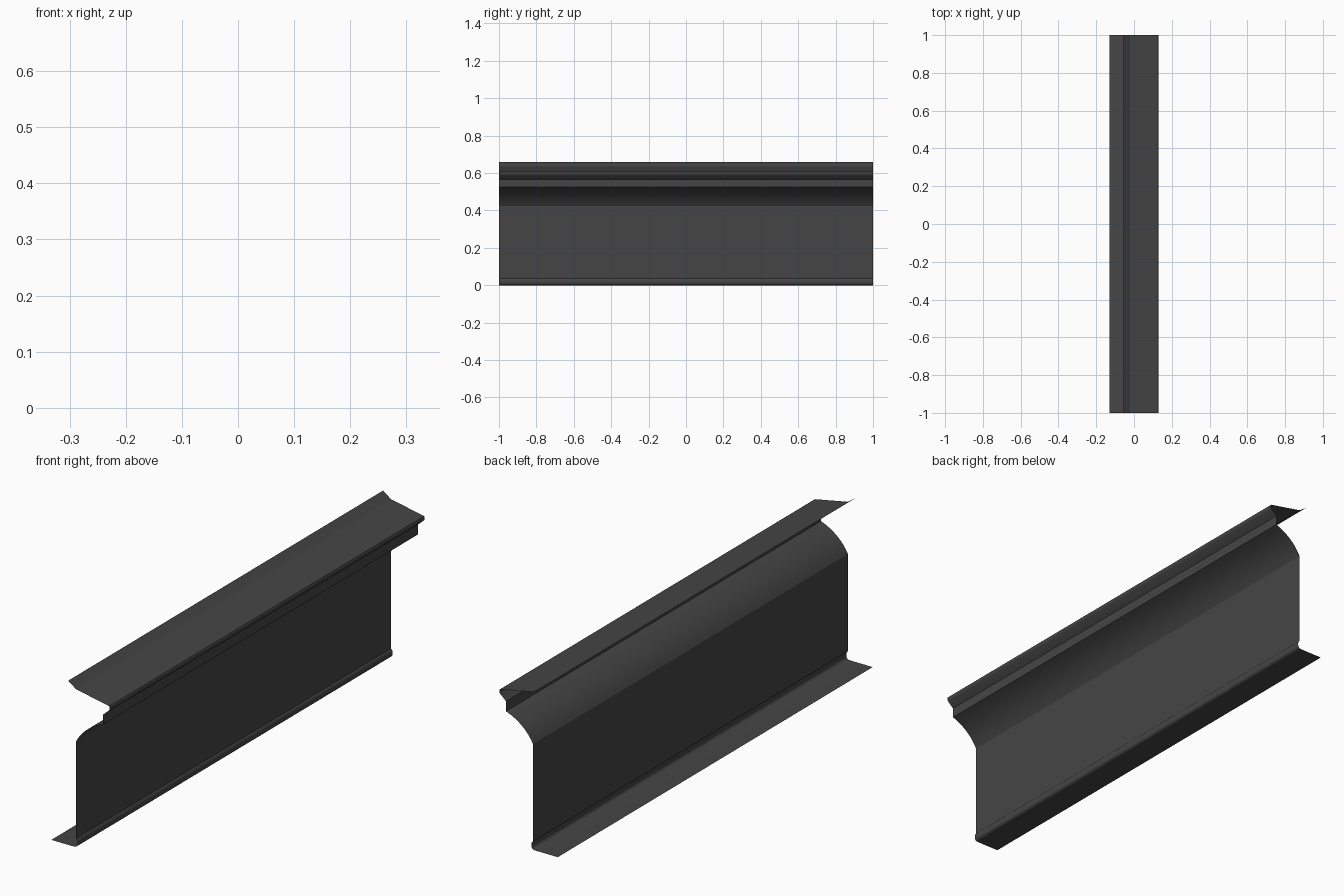
import bpy, bmesh, math

if "Cube" in bpy.data.objects:
    bpy.data.objects.remove(bpy.data.objects["Cube"])


def bezier(a, b, c, n):
    """Points along a quadratic curve from a to c, pulled towards b."""
    return [tuple((1 - t) ** 2 * p + 2 * t * (1 - t) * q + t * t * r
                  for p, q, r in zip(a, b, c))
            for t in (i / n for i in range(n + 1))]


# Cross-section (x, z), from the hidden foot flange up to the rear top edge
profile = [(-0.13, 0.0)]
profile += bezier((-0.03, 0.0), (-0.013, 0.0), (-0.013, 0.016), 4)   # rounded toe
profile += bezier((-0.013, 0.022), (-0.014, 0.03), (-0.02, 0.035), 3)
profile += bezier((-0.02, 0.425), (0.017, 0.495), (0.10, 0.525), 8)  # cove
profile += [(0.10, 0.565)]                                           # fascia
profile += bezier((0.126, 0.588), (0.133, 0.598), (0.127, 0.606), 4)  # nosing
profile += [(-0.02, 0.635), (-0.055, 0.66)]                          # sloped cap

# Sweep the section along y as a thin open sheet
bm = bmesh.new()
rows = [[bm.verts.new((x, y, z)) for y in (-1, 1)] for x, z in profile]
for low, high in zip(rows, rows[1:]):
    bm.faces.new((low[0], low[1], high[1], high[0]))
mesh = bpy.data.meshes.new("cornice_moulding")
bm.to_mesh(mesh)
bm.free()
moulding = bpy.data.objects.new("cornice_moulding", mesh)
bpy.context.collection.objects.link(moulding)

# Dark charcoal finish
charcoal = bpy.data.materials.new("charcoal")
charcoal.diffuse_color = (0.06, 0.06, 0.06, 1)
charcoal.use_nodes = True
charcoal.node_tree.nodes["Principled BSDF"].inputs["Base Color"].default_value = charcoal.diffuse_color
mesh.materials.append(charcoal)

# Smooth curves, keep the creases crisp
bpy.context.view_layer.objects.active = moulding
moulding.select_set(True)
bpy.ops.object.shade_smooth_by_angle(angle=math.radians(21))
